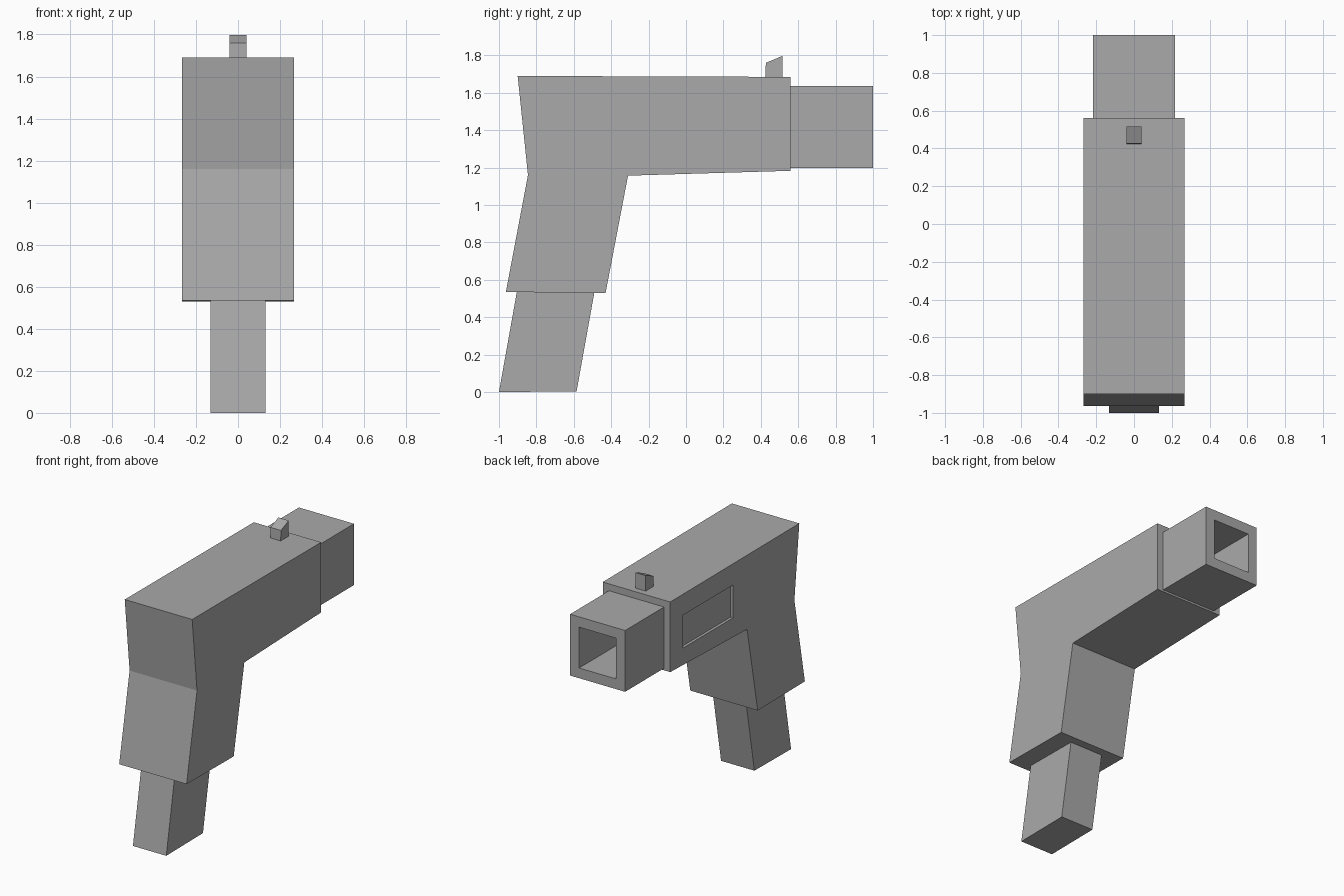
import bpy
import bmesh

old = bpy.data.objects.get("Cube")
if old:
    bpy.data.objects.remove(old, do_unlink=True)

grey = bpy.data.materials.new("plain grey")
grey.use_nodes = True
grey.diffuse_color = (0.4, 0.4, 0.4, 1)
grey.node_tree.nodes["Principled BSDF"].inputs["Base Color"].default_value = (0.4, 0.4, 0.4, 1)


def slab(name, x0, x1, profile):
    """Extrude a side profile of (y, z) points from x0 to x1."""
    bm = bmesh.new()
    face = bm.faces.new([bm.verts.new((x0, y, z)) for y, z in profile])
    ext = bmesh.ops.extrude_face_region(bm, geom=[face])
    moved = [v for v in ext["geom"] if isinstance(v, bmesh.types.BMVert)]
    bmesh.ops.translate(bm, verts=moved, vec=(x1 - x0, 0, 0))
    bmesh.ops.recalc_face_normals(bm, faces=bm.faces)
    mesh = bpy.data.meshes.new(name)
    bm.to_mesh(mesh)
    bm.free()
    mesh.materials.append(grey)
    obj = bpy.data.objects.new(name, mesh)
    bpy.context.collection.objects.link(obj)
    return obj


def rect(y0, y1, z0, z1):
    return [(y0, z0), (y1, z0), (y1, z1), (y0, z1)]


def carve(obj, cutter):
    """Cut a pocket, apply it and discard the cutter."""
    cutter.hide_render = True
    mod = obj.modifiers.new("pocket", 'BOOLEAN')
    mod.operation = 'DIFFERENCE'
    mod.solver = 'EXACT'
    mod.object = cutter
    bpy.context.view_layer.objects.active = obj
    bpy.ops.object.modifier_apply(modifier=mod.name)
    bpy.data.objects.remove(cutter, do_unlink=True)


# Body and grip in one bent slab, with a shallow side port
body = slab("body_and_grip", -0.267, 0.267, [
    (-0.9, 1.69), (0.56, 1.685), (0.56, 1.183), (-0.31, 1.157),
    (-0.43, 0.53), (-0.963, 0.535), (-0.845, 1.16)])
carve(body, slab("port_cutter", -0.4, -0.247, rect(-0.153, 0.413, 1.3, 1.535)))

# Square barrel with a square bore
barrel = slab("barrel", -0.218, 0.218, rect(0.54, 1.0, 1.197, 1.636))
carve(barrel, slab("bore_cutter", -0.146, 0.146, rect(0.565, 1.1, 1.27, 1.562)))

# Magazine below the grip
slab("magazine", -0.132, 0.132, [
    (-1.0, 0), (-0.585, 0.004), (-0.485, 0.56), (-0.9, 0.56)])

# Sloped sight on top
slab("sight", -0.041, 0.041, [
    (0.423, 1.67), (0.427, 1.76), (0.515, 1.797), (0.515, 1.67)])
